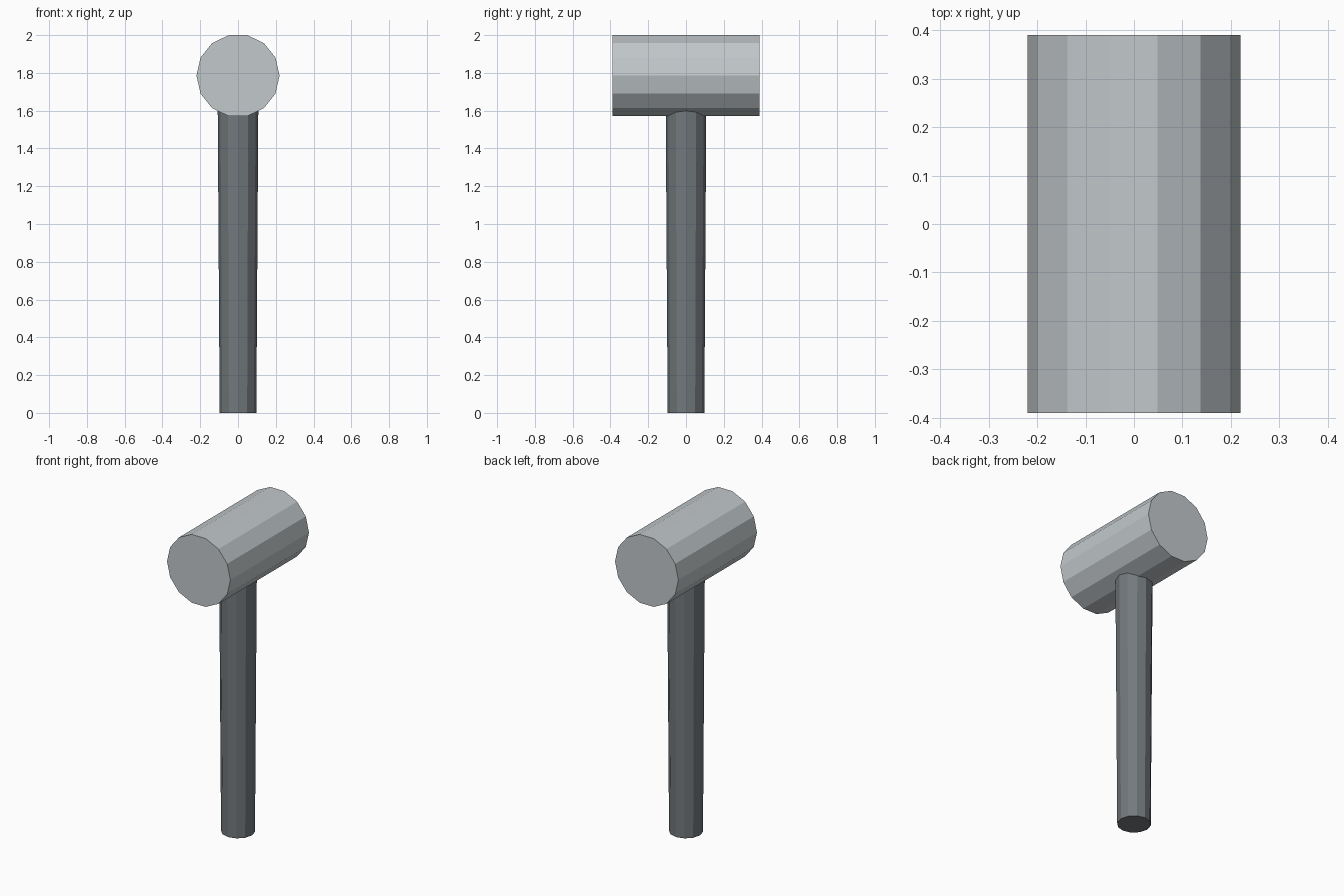
import bpy
from math import pi

cube = bpy.data.objects.get("Cube")
if cube:
    bpy.data.objects.remove(cube, do_unlink=True)


def make_material(name, rgb):
    mat = bpy.data.materials.new(name)
    mat.use_nodes = True
    mat.diffuse_color = (*rgb, 1)
    mat.node_tree.nodes["Principled BSDF"].inputs["Base Color"].default_value = (*rgb, 1)
    return mat


def make_part(name, mat, sides, r_bottom, r_top, depth, location, rotation):
    """Flat-shaded, capped prism or tapered shaft."""
    bpy.ops.mesh.primitive_cone_add(vertices=sides, radius1=r_bottom, radius2=r_top,
                                    depth=depth, location=location, rotation=rotation)
    part = bpy.context.object
    part.name = name
    part.data.materials.append(mat)
    return part


light_steel = make_material("light steel grey", (0.54, 0.58, 0.60))
dark_grey = make_material("dark slate grey", (0.17, 0.19, 0.205))

# Mallet head: prism lying along y, with a corner pointing to each side
head_z = 1.7855
make_part("mallet_head", light_steel, 14, 0.22, 0.22, 0.78,
          (0, 0, head_z), (pi / 2, pi / 2, 0))

# Handle: widens slightly upwards and ends inside the head
handle_top = 1.70
make_part("handle", dark_grey, 12, 0.097, 0.108, handle_top,
          (0, 0, handle_top / 2), (0, 0, 0))
